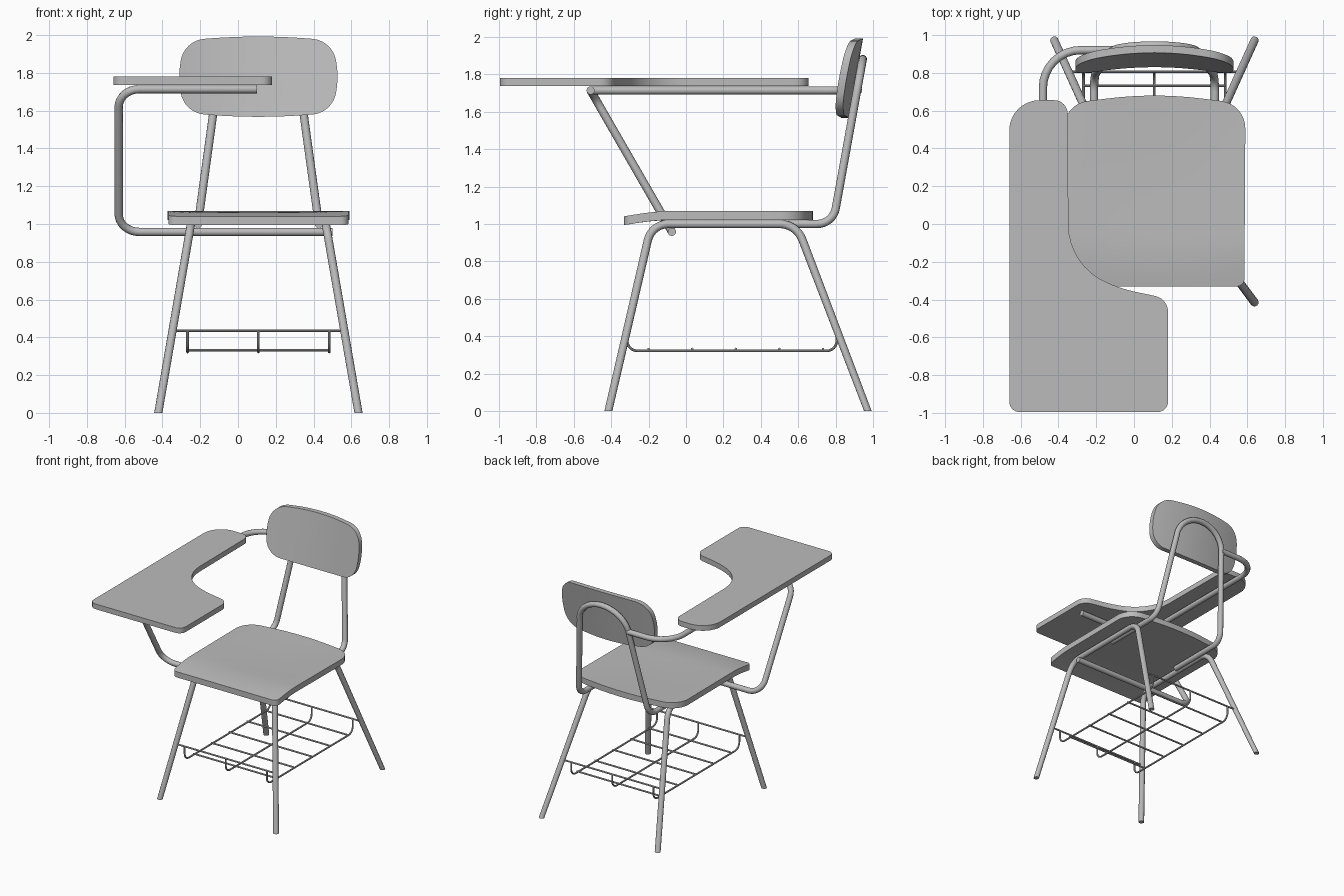
import bpy, bmesh, math
from mathutils import Vector

cube = bpy.data.objects.get("Cube")
if cube:
    bpy.data.objects.remove(cube, do_unlink=True)

grey = bpy.data.materials.new("plain grey")
grey.use_nodes = True
grey.diffuse_color = (0.5, 0.5, 0.5, 1)
grey.node_tree.nodes["Principled BSDF"].inputs["Base Color"].default_value = (0.5, 0.5, 0.5, 1)

CX = 0.108      # centre line of the chair
TUBE = 0.022
WIRE = 0.007


def corner(before, p, after, d, steps=8):
    """Arc replacing corner p, starting distance d from it on both sides."""
    if d == 0:
        return [p]
    u, v = (before - p).normalized(), (after - p).normalized()
    half = u.angle(v) / 2
    c = p + (u + v).normalized() * d / math.cos(half)
    a, b = p + u * d - c, p + v * d - c
    r = a.length
    return [c + a.normalized().slerp(b.normalized(), i / steps) * r for i in range(steps + 1)]


def finish(obj, angle=40):
    obj.data.materials.clear()
    obj.data.materials.append(grey)
    bpy.ops.object.select_all(action='DESELECT')
    obj.select_set(True)
    bpy.context.view_layer.objects.active = obj
    bpy.ops.object.shade_smooth_by_angle(angle=math.radians(angle))


def tube(name, points, bends=0.0, radius=TUBE, sides=4):
    """Round tube along a path with rounded bends."""
    pts = [Vector(p) for p in points]
    path = [pts[0]]
    for a, p, b in zip(pts, pts[1:], pts[2:]):
        path += corner(a, p, b, bends)
    path.append(pts[-1])
    curve = bpy.data.curves.new(name, 'CURVE')
    curve.dimensions = '3D'
    curve.bevel_depth = radius
    curve.bevel_resolution = sides
    curve.use_fill_caps = True
    spline = curve.splines.new('POLY')
    spline.points.add(len(path) - 1)
    for sp, p in zip(spline.points, path):
        sp.co = (*p, 1)
    obj = bpy.data.objects.new(name, curve)
    bpy.context.collection.objects.link(obj)
    bpy.ops.object.select_all(action='DESELECT')
    obj.select_set(True)
    bpy.context.view_layer.objects.active = obj
    bpy.ops.object.convert(target='MESH')
    obj = bpy.context.view_layer.objects.active
    finish(obj)
    return obj


def outline(points, spacing=0.06):
    """Closed 2D outline from (x, y, bend) points, with long edges divided."""
    pts = [Vector((x, y, 0)) for x, y, _ in points]
    n = len(pts)
    raw = []
    for i in range(n):
        raw += corner(pts[i - 1], pts[i], pts[(i + 1) % n], points[i][2])
    out = []
    for a, b in zip(raw, raw[1:] + raw[:1]):
        k = max(1, math.ceil((b - a).length / spacing))
        out += [a.lerp(b, i / k) for i in range(k)]
    return out


def slab(name, loop, shape, scales=(1,)):
    """Board: shape(x, y, side) places the outline and its inner rings, side is 0 or 1."""
    bm = bmesh.new()
    n = len(loop)
    rims = []
    for side in (0, 1):
        rings = [[bm.verts.new(shape(p.x * s, p.y * s, side)) for p in loop] for s in scales]
        for r, q in zip(rings, rings[1:]):
            for i in range(n):
                j = (i + 1) % n
                bm.faces.new((r[i], r[j], q[j], q[i]))
        bm.faces.new(rings[-1])
        rims.append(rings[0])
    for i in range(n):
        j = (i + 1) % n
        bm.faces.new((rims[0][i], rims[0][j], rims[1][j], rims[1][i]))
    bmesh.ops.recalc_face_normals(bm, faces=bm.faces)
    mesh = bpy.data.meshes.new(name)
    bm.to_mesh(mesh)
    bm.free()
    obj = bpy.data.objects.new(name, mesh)
    bpy.context.collection.objects.link(obj)
    finish(obj)


def mirrored(points):
    return points + [(-x, y, d) for x, y, d in reversed(points) if x > 0]


RINGS = (1, 0.9, 0.8, 0.65, 0.5, 0.35, 0.2, 0.08)


# Seat: shallow dish with the front edge rolled down
def seat_shape(x, y, side):
    drop = 0.028 * (max(0, -0.28 - y) / 0.23) ** 1.5
    dish = 0.01 * max(0, 1 - (x / 0.45) ** 2) * max(0, 1 - (y / 0.48) ** 2)
    return (CX + x, y + 0.18, 1.022 + 0.047 * side - drop - dish * side)


seat_half = [(0, 0.515, 0.25), (0.482, 0.455, 0.13), (0.476, -0.51, 0.04)]
slab("seat", outline(mirrored(seat_half)), seat_shape, RINGS)


# Backrest: leaning back and wrapped around the sitter
def back_shape(x, z, side):
    return (CX + x, 0.868 + 0.18 * z - 0.05 * (x / 0.42) ** 2 + 0.04 * side, 1.78 + z)


back_half = [(0, 0.222, 0.25), (0.395, 0.192, 0.11), (0.424, 0, 0.07), (0.395, -0.192, 0.11)]
back_loop = mirrored(back_half + [(0, -0.222, 0.25)])
slab("backrest", outline(back_loop), back_shape, RINGS)

# Writing board with a scooped inner side
board = [(-0.66, -0.995, 0.055), (0.18, -0.995, 0.055), (0.18, -0.395, 0.07),
         (-0.06, -0.345, 0.08), (-0.345, -0.225, 0.22), (-0.352, 0.655, 0.07),
         (-0.66, 0.655, 0.16)]
slab("writing_board", outline(board), lambda x, y, side: (x, y, 1.737 + 0.043 * side))

# Side frames: front leg, seat rail and back leg in one bent tube
for side, label in ((-1, "right"), (1, "left")):
    legs = tube(label + "_leg_frame", [
        (CX + side * 0.53, -0.415, 0), (CX + side * 0.357, -0.184, 1.0),
        (CX + side * 0.357, 0.59, 1.0), (CX + side * 0.53, 0.972, 0)], 0.09)
    for v in legs.data.vertices:
        if v.co.z < 0.03:
            v.co.z = 0

# Back frame: arch behind the backrest running under the seat
half_arch = [(0.32, 0.25, 1.0), (0.32, 0.785, 1.0), (0.2, 0.945, 1.882)]
arch = [(CX - x, y, z) for x, y, z in half_arch]
arch += [(CX + x, y, z) for x, y, z in reversed(half_arch)]
tube("back_frame", arch, 0.085)
bpy.data.objects.remove(bpy.data.objects["back_frame"], do_unlink=True)


def wide_arch():
    """Widen the top bend by adding shoulder points along a half circle."""
    rise = Vector(half_arch[2]) - Vector(half_arch[1])
    top = []
    for i in range(17):
        t = math.pi * i / 16
        k = 0.78 + 0.22 * math.sin(t)
        p = Vector(half_arch[1]) + rise * k
        top.append((CX - math.cos(t) * 0.225, p.y, p.z))
    return [arch[0], arch[1]] + top + [arch[4], arch[5]]


path = [Vector(p) for p in wide_arch()]
bent = [path[0]] + corner(path[0], path[1], path[2], 0.085) + path[2:-2]
bent += corner(path[-3], path[-2], path[-1], 0.085) + [path[-1]]
tube("back_frame", bent)

# Board supports: bent front bracket and arm rail
tube("board_bracket", [(0.1, -0.51, 1.714), (-0.632, -0.51, 1.714),
                       (-0.632, -0.075, 0.958), (0.5, -0.075, 0.958)], 0.11)
tube("arm_rail", [(-0.482, -0.5, 1.714), (-0.482, 0.92, 1.714), (-0.11, 0.92, 1.714)], 0.2)

# Wire book rack between the legs
for y, label in ((-0.314, "front"), (0.806, "back")):
    tube("rack_" + label + "_rail", [(CX - 0.455, y, 0.435), (CX + 0.455, y, 0.435)], 0, WIRE, 2)
for i in (-1, 0, 1):
    x = CX + i * 0.375
    tube("rack_long_wire", [(x, -0.314, 0.435), (x, -0.314, 0.322),
                            (x, 0.806, 0.322), (x, 0.806, 0.435)], 0.055, WIRE, 2)
for i in range(5):
    y = -0.2 + i * 0.233
    tube("rack_cross_wire", [(CX - 0.375, y, 0.332), (CX + 0.375, y, 0.332)], 0, WIRE, 2)
